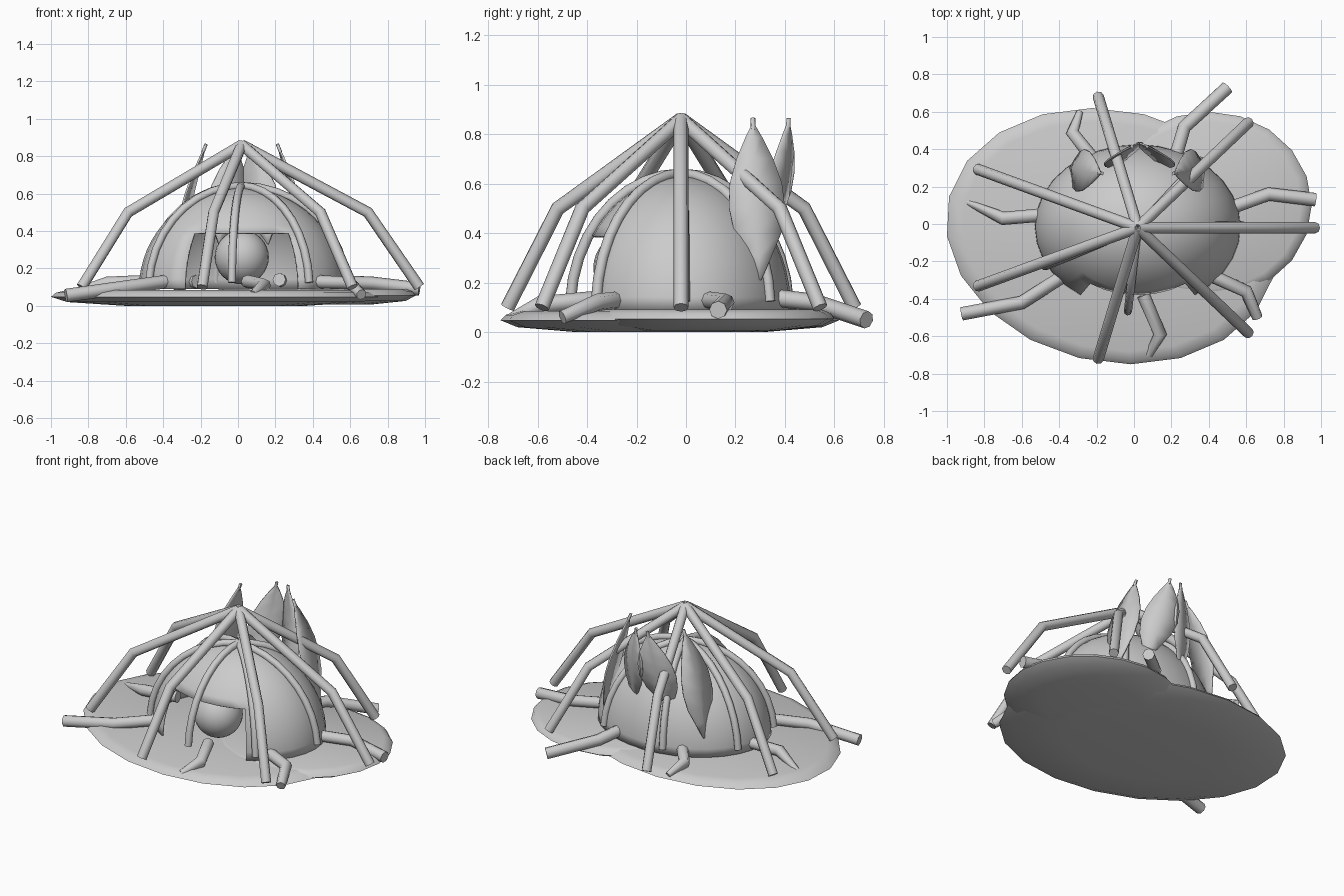
import bpy, bmesh
from math import sin, cos, radians, pi
from mathutils import Vector

cube = bpy.data.objects.get("Cube")
if cube:
    bpy.data.objects.remove(cube, do_unlink=True)

grey = bpy.data.materials.new("plain grey")
grey.use_nodes = True
tone = (0.6, 0.6, 0.6, 1)
grey.diffuse_color = tone
grey.node_tree.nodes["Principled BSDF"].inputs["Base Color"].default_value = tone

CENTRE = Vector((0.02, -0.02, 0))


def select(ob):
    bpy.ops.object.select_all(action='DESELECT')
    ob.select_set(True)
    bpy.context.view_layer.objects.active = ob


def finish(name, bm, angle=40):
    mesh = bpy.data.meshes.new(name)
    bmesh.ops.recalc_face_normals(bm, faces=bm.faces)
    bm.to_mesh(mesh)
    bm.free()
    ob = bpy.data.objects.new(name, mesh)
    bpy.context.collection.objects.link(ob)
    mesh.materials.append(grey)
    select(ob)
    bpy.ops.object.shade_smooth_by_angle(angle=radians(angle))
    return ob


def tube(name, points, radius, tip=1.0):
    """Round capped tube along a path; tip scales the last radius."""
    curve = bpy.data.curves.new(name, 'CURVE')
    curve.dimensions = '3D'
    curve.bevel_depth = radius
    curve.bevel_resolution = 2
    curve.use_fill_caps = True
    spline = curve.splines.new('POLY')
    spline.points.add(len(points) - 1)
    for p, co in zip(spline.points, points):
        p.co = (*co, 1)
    spline.points[-1].radius = tip
    ob = bpy.data.objects.new(name, curve)
    bpy.context.collection.objects.link(ob)
    curve.materials.append(grey)
    select(ob)
    bpy.ops.object.convert(target='MESH')
    bpy.ops.object.shade_smooth_by_angle(angle=radians(50))


def lens(name, x, y, rx, ry, shear, lift, sides=20):
    """Shallow saucer with a thin rim."""
    bm = bmesh.new()
    rings = []
    for scale, z in ((0.55, 0.0), (0.9, 0.02), (1, 0.048), (0.97, 0.07), (0.9, 0.085)):
        ring = []
        for i in range(sides):
            a = 2 * pi * i / sides
            dy = ry * scale * sin(a)
            ring.append(bm.verts.new((x + rx * scale * cos(a) + shear * dy, y + dy, z + lift)))
        rings.append(ring)
    for low, high in zip(rings, rings[1:]):
        for i in range(sides):
            j = (i + 1) % sides
            bm.faces.new((low[i], low[j], high[j], high[i]))
    bm.faces.new(rings[0])
    bm.faces.new(rings[-1])
    finish(name, bm)


def leaf(name, base, tip, side, half, bow):
    """Curved leaf blade with a raised midrib line and a short stem."""
    base, tip, side, bow = Vector(base), Vector(tip), Vector(side).normalized(), Vector(bow)
    bm = bmesh.new()
    rows = []
    for t, w in ((0, 0.03), (0.15, 0.45), (0.3, 0.85), (0.45, 1), (0.6, 0.93),
                 (0.75, 0.65), (0.88, 0.3), (0.95, 0.08), (1, 0.08)):
        mid = base.lerp(tip, t) + bow * sin(pi * t)
        fold = bow * 0.3 * w
        rows.append([bm.verts.new(p) for p in
                     (mid - side * half * w - fold, mid, mid + side * half * w - fold)])
    for a, b in zip(rows, rows[1:]):
        for i in range(2):
            bm.faces.new((a[i], a[i + 1], b[i + 1], b[i]))
    ob = finish(name, bm)
    mod = ob.modifiers.new("thickness", 'SOLIDIFY')
    mod.thickness = 0.01
    mod.offset = 0
    near = base.lerp(tip, 0.93) + bow * sin(pi * 0.93)
    tube(name + "_stem", [near, tip], 0.009)


# Two overlapping ground plates
lens("ground_plate", -0.12, -0.065, 0.88, 0.685, -0.15, 0)
lens("side_plate", 0.4, 0.1, 0.55, 0.5, 0, 0.006)

# Dome shell with a doorway in the front
bm = bmesh.new()
bmesh.ops.create_uvsphere(bm, u_segments=32, v_segments=32, radius=1)
doomed = []
for f in bm.faces:
    c = f.calc_center_median()
    doorway = c.y < 0 and abs(c.x) < -c.y * 0.668 and c.z < sin(radians(33.75))
    if c.z < 0 or doorway:
        doomed.append(f)
bmesh.ops.delete(bm, geom=doomed, context='FACES')
for v in bm.verts:
    v.co = Vector((v.co.x * 0.55 + 0.02, v.co.y * 0.44 - 0.015, v.co.z * 0.54 + 0.09))
dome = finish("dome", bm)
shell = dome.modifiers.new("thickness", 'SOLIDIFY')
shell.thickness = 0.012

# Ball in the doorway
bm = bmesh.new()
bmesh.ops.create_uvsphere(bm, u_segments=24, v_segments=16, radius=0.145)
bmesh.ops.translate(bm, vec=(0.02, -0.23, 0.26), verts=bm.verts)
finish("door_ball", bm)

# Seven outer poles and the ribs hugging the dome
for k in range(7):
    a = 2 * pi * k / 7
    way = Vector((0.95 * cos(a), 0.72 * sin(a), 0))
    tube(f"pole_{k + 1}", [CENTRE + Vector((0, 0, 0.86)),
                           CENTRE + way * 0.71 + Vector((0, 0, 0.5)),
                           CENTRE + way + Vector((0, 0, 0.1))], 0.03)
    turn = a + (0.13 if k == 5 else 0.03)
    path = []
    for i in range(10):
        e = radians(90 - i * 9.6)
        path.append(CENTRE + Vector((0.56 * cos(e) * cos(turn), 0.45 * cos(e) * sin(turn),
                                     0.09 + 0.55 * sin(e))))
    tube(f"rib_{k + 1}", path, 0.022)

# Bent arms lying on the plate: three path points and tip scale
arms = [
    ((0.5, 0.08, 0.13), (0.72, 0.16, 0.12), (0.97, 0.13, 0.09), 1),
    ((0.22, 0.35, 0.14), (0.27, 0.52, 0.12), (0.5, 0.73, 0.05), 1),
    ((-0.22, 0.35, 0.13), (-0.33, 0.49, 0.12), (-0.29, 0.6, 0.07), 0.5),
    ((-0.47, 0.05, 0.13), (-0.7, 0.03, 0.12), (-0.9, 0.12, 0.07), 0.4),
    ((-0.38, -0.28, 0.13), (-0.6, -0.42, 0.1), (-0.92, -0.48, 0.055), 1),
    ((0.05, -0.38, 0.13), (0.14, -0.59, 0.11), (0.08, -0.7, 0.06), 0.6),
    ((0.4, -0.27, 0.13), (0.6, -0.36, 0.12), (0.66, -0.5, 0.06), 0.8),
]
for k, (start, bend, end, tip) in enumerate(arms):
    tube(f"arm_{k + 1}", [start, bend, end], 0.036, tip)

# Leaves standing behind the dome
leaf("left_leaf", (0.38, 0.3, 0.21), (0.21, 0.27, 0.865), (-0.2, 1, 0), 0.115, (0.03, 0, 0))
leaf("right_leaf", (-0.34, 0.3, 0.21), (-0.17, 0.27, 0.865), (0.2, 1, 0), 0.115, (-0.03, 0, 0))
for name, s in (("back_left_leaf", 1), ("back_right_leaf", -1)):
    leaf(name, (0.03 + s * 0.13, 0.3, 0.33), (0.03 + s * 0.04, 0.415, 0.865),
         (1, -s * 0.5, 0), 0.11, (0, 0.03, 0))
